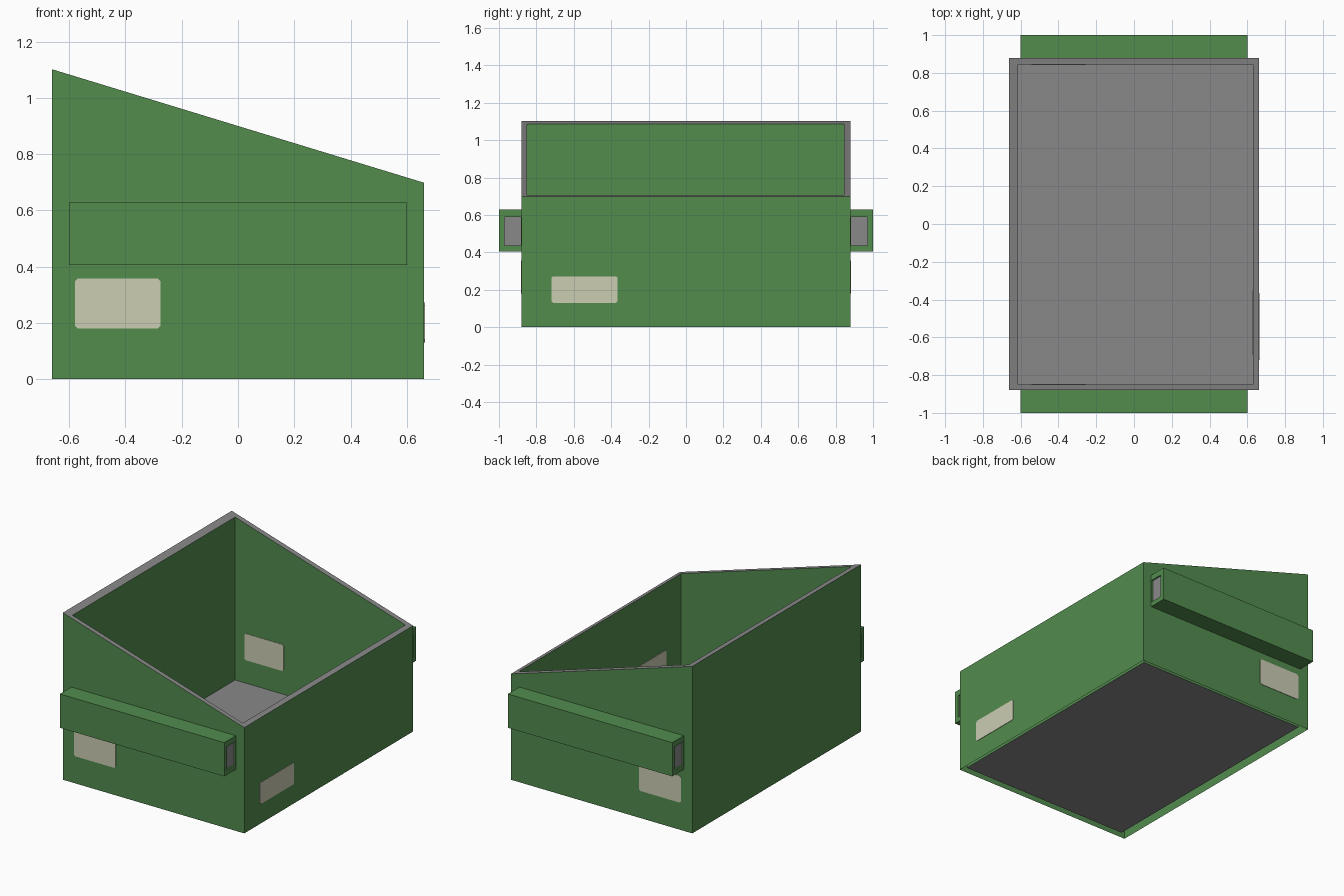
import bpy, bmesh

if "Cube" in bpy.data.objects:
    bpy.data.objects.remove(bpy.data.objects["Cube"])


def mat(name, rgb):
    m = bpy.data.materials.new(name)
    m.diffuse_color = (*rgb, 1)
    m.use_nodes = True
    m.node_tree.nodes["Principled BSDF"].inputs["Base Color"].default_value = m.diffuse_color
    return m


GREEN = mat("green paint", (0.084, 0.262, 0.076))
GRAY = mat("bare steel", (0.25, 0.25, 0.25))
TAN = mat("label tan", (0.60, 0.61, 0.45))


def finish(bm, name, mats):
    bmesh.ops.remove_doubles(bm, verts=bm.verts, dist=1e-5)
    me = bpy.data.meshes.new(name)
    bm.to_mesh(me)
    bm.free()
    for m in mats:
        me.materials.append(m)
    ob = bpy.data.objects.new(name, me)
    bpy.context.collection.objects.link(ob)
    return ob


def rim_z(x):
    return 0.90 - 0.305 * x


# Bin: outer and inner walls, sloped gray rim, slightly raised floor
bm = bmesh.new()


def ring(x0, x1, y0, y1, z=None):
    return [bm.verts.new((x, y, rim_z(x) if z is None else z))
            for x, y in ((x0, y0), (x1, y0), (x1, y1), (x0, y1))]


outer = (-0.662, 0.662, -0.88, 0.88)
inner = (-0.613, 0.63, -0.85, 0.845)
rings = [ring(*outer, 0), ring(*outer), ring(*inner), ring(*inner, 0.012)]
for level, (a, b) in enumerate(zip(rings, rings[1:])):
    for i in range(4):
        j = (i + 1) % 4
        f = bm.faces.new((a[i], a[j], b[j], b[i]))
        f.material_index = 1 if level == 1 else 0
bm.faces.new(rings[3]).material_index = 1
finish(bm, "bin_body", [GREEN, GRAY])


# Fork sleeves: boxes with gray recessed ends against the wall
def sleeve(name, s):
    bm = bmesh.new()
    bmesh.ops.create_cube(bm, size=1)
    for v in bm.verts:
        v.co = (v.co.x * 1.2, s * 0.94 + v.co.y * 0.12, 0.5165 + v.co.z * 0.223)
    ends = [f for f in bm.faces if abs(f.normal.x) > 0.9]
    bmesh.ops.inset_individual(bm, faces=ends, thickness=0.03)
    for f in ends:
        side = 1 if f.calc_center_median().x > 0 else -1
        for v in f.verts:
            v.co.x = side * 0.6
            v.co.y = s * (0.97 if abs(v.co.y) > 0.94 else 0.883)
            v.co.z = 0.59 if v.co.z > 0.5165 else 0.437
        new = bmesh.ops.extrude_discrete_faces(bm, faces=[f])["faces"][0]
        new.material_index = 1
        for v in new.verts:
            v.co.x -= side * 0.01
    finish(bm, name, [GREEN, GRAY])


sleeve("front_fork_sleeve", -1)
sleeve("back_fork_sleeve", 1)


# Labels: thin plates with clipped corners; axis is the wall normal
def label(name, axis, pos, a0, a1, z0, z1, c=0.01):
    outline = [(a0 + c, z0), (a1 - c, z0), (a1, z0 + c), (a1, z1 - c),
               (a1 - c, z1), (a0 + c, z1), (a0, z1 - c), (a0, z0 + c)]
    bm = bmesh.new()
    loops = []
    for d in (-0.003, 0.003):
        loops.append([bm.verts.new((a, pos + d, z) if axis == "y" else (pos + d, a, z))
                      for a, z in outline])
    bm.faces.new(loops[0])
    bm.faces.new(loops[1][::-1])
    for i in range(8):
        j = (i + 1) % 8
        bm.faces.new((loops[0][i], loops[1][i], loops[1][j], loops[0][j]))
    bmesh.ops.recalc_face_normals(bm, faces=bm.faces)
    finish(bm, name, [TAN])


for side, y_out, y_in in (("front", -0.88, -0.85), ("back", 0.88, 0.845)):
    label(side + "_outer_label", "y", y_out, -0.58, -0.275, 0.18, 0.357)
    label(side + "_inner_label", "y", y_in, -0.543, -0.257, 0.165, 0.34)
label("right_outer_label", "x", 0.662, -0.72, -0.365, 0.13, 0.272)
label("right_inner_label", "x", 0.63, -0.69, -0.35, 0.13, 0.265)
